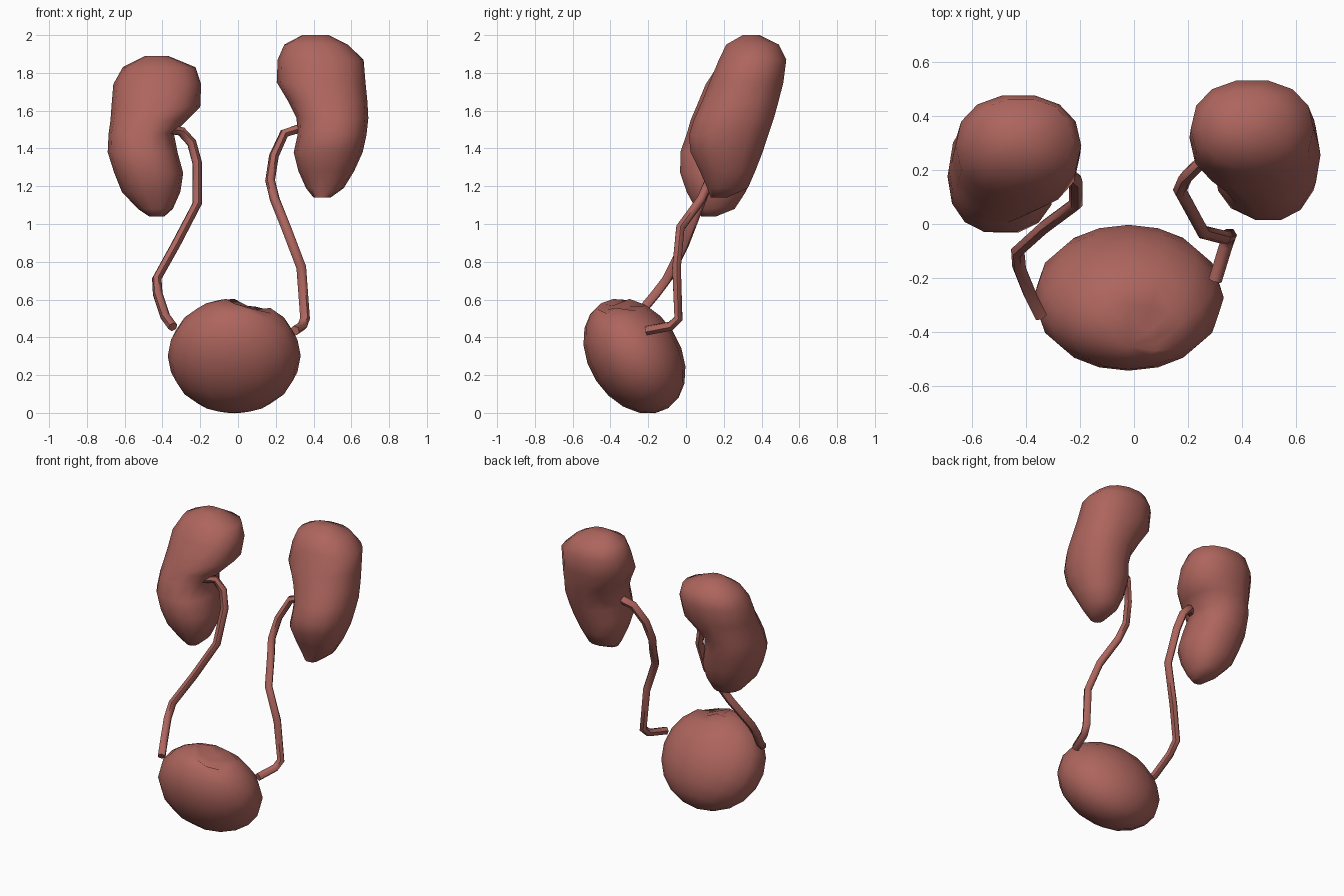
import bpy, bmesh, math
from mathutils import Matrix, Vector

if "Cube" in bpy.data.objects:
    bpy.data.objects.remove(bpy.data.objects["Cube"])

mat = bpy.data.materials.new("organ_red")
mat.diffuse_color = (0.42, 0.13, 0.11, 1)
mat.use_nodes = True
mat.node_tree.nodes["Principled BSDF"].inputs["Base Color"].default_value = mat.diffuse_color


def finish(ob, angle):
    ob.data.materials.append(mat)
    bpy.ops.object.select_all(action='DESELECT')
    ob.select_set(True)
    bpy.context.view_layer.objects.active = ob
    bpy.ops.object.shade_smooth_by_angle(angle=math.radians(angle))


def new_object(name, bm):
    bmesh.ops.recalc_face_normals(bm, faces=bm.faces)
    me = bpy.data.meshes.new(name)
    bm.to_mesh(me)
    bm.free()
    ob = bpy.data.objects.new(name, me)
    bpy.context.collection.objects.link(ob)
    return ob


def power(v, p=0.9):
    return math.copysign(abs(v) ** p, v)


def kidney(name, rings, sides=14):
    """Loft of horizontal rings: z, x min, x max, y min, y max."""
    bm = bmesh.new()
    loops = []
    for z, x0, x1, y0, y1 in rings:
        cx, cy, rx, ry = (x0 + x1) / 2, (y0 + y1) / 2, (x1 - x0) / 2, (y1 - y0) / 2
        loops.append([bm.verts.new((cx + rx * power(math.cos(a)), cy + ry * power(math.sin(a)), z))
                      for a in (2 * math.pi * i / sides for i in range(sides))])
    for a, b in zip(loops, loops[1:]):
        for i in range(sides):
            j = (i + 1) % sides
            bm.faces.new((a[i], a[j], b[j], b[i]))
    bm.faces.new(loops[0])
    bm.faces.new(loops[-1])
    finish(new_object(name, bm), 60)


def ureter(name, points, radius=0.026):
    cu = bpy.data.curves.new(name, 'CURVE')
    cu.dimensions = '3D'
    cu.bevel_depth = radius
    cu.bevel_resolution = 1
    cu.use_fill_caps = True
    sp = cu.splines.new('POLY')
    sp.points.add(len(points) - 1)
    for p, co in zip(sp.points, points):
        p.co = (*co, 1)
    ob = bpy.data.objects.new(name, cu)
    bpy.context.collection.objects.link(ob)
    bpy.ops.object.select_all(action='DESELECT')
    ob.select_set(True)
    bpy.context.view_layer.objects.active = ob
    bpy.ops.object.convert(target='MESH')
    finish(bpy.context.view_layer.objects.active, 60)


# Kidneys, leaning back, with the notch on the inner side
kidney("kidney_x_plus", [
    (1.14, 0.40, 0.49, 0.13, 0.22),
    (1.19, 0.36, 0.56, 0.11, 0.33),
    (1.28, 0.32, 0.615, 0.07, 0.37),
    (1.38, 0.295, 0.66, 0.02, 0.41),
    (1.47, 0.315, 0.68, 0.01, 0.44),
    (1.56, 0.31, 0.69, 0.04, 0.47),
    (1.65, 0.265, 0.685, 0.08, 0.495),
    (1.75, 0.205, 0.675, 0.12, 0.52),
    (1.87, 0.21, 0.665, 0.17, 0.535),
    (1.95, 0.245, 0.58, 0.21, 0.495),
    (2.00, 0.34, 0.48, 0.30, 0.39)])
kidney("kidney_x_minus", [
    (1.04, -0.47, -0.39, 0.08, 0.16),
    (1.08, -0.53, -0.345, 0.05, 0.26),
    (1.17, -0.615, -0.305, 0.00, 0.32),
    (1.27, -0.655, -0.29, -0.035, 0.36),
    (1.38, -0.69, -0.32, -0.035, 0.385),
    (1.48, -0.685, -0.34, 0.00, 0.41),
    (1.55, -0.675, -0.27, 0.02, 0.43),
    (1.62, -0.67, -0.20, 0.05, 0.455),
    (1.74, -0.66, -0.195, 0.10, 0.48),
    (1.83, -0.61, -0.225, 0.16, 0.465),
    (1.89, -0.49, -0.37, 0.25, 0.36)])

# Ureters running down to the bladder
ureter("ureter_x_plus", [
    (0.34, 0.24, 1.51), (0.245, 0.225, 1.48), (0.19, 0.17, 1.36), (0.17, 0.125, 1.23),
    (0.195, 0.08, 1.13), (0.255, -0.03, 0.98), (0.335, -0.05, 0.77),
    (0.355, -0.04, 0.50), (0.34, -0.08, 0.46), (0.30, -0.21, 0.435)])
ureter("ureter_x_minus", [
    (-0.36, 0.13, 1.50), (-0.30, 0.18, 1.49), (-0.245, 0.185, 1.43), (-0.215, 0.16, 1.32),
    (-0.215, 0.075, 1.11), (-0.33, -0.01, 0.89), (-0.43, -0.10, 0.71),
    (-0.425, -0.16, 0.63), (-0.385, -0.26, 0.51), (-0.345, -0.34, 0.455)])

# Bladder: tilted ellipsoid with a shallow dent in the upper front
bm = bmesh.new()
place = (Matrix.Translation((-0.02, -0.273, 0.302)) @ Matrix.Rotation(math.radians(33), 4, 'X')
         @ Matrix.Diagonal((0.352, 0.242, 0.33, 1)))
bmesh.ops.create_uvsphere(bm, u_segments=16, v_segments=10, radius=1, matrix=place)
for v in bm.verts:
    if (v.co - Vector((0.06, -0.37, 0.58))).length < 0.09:
        v.co.z -= 0.035
finish(new_object("bladder", bm), 60)
